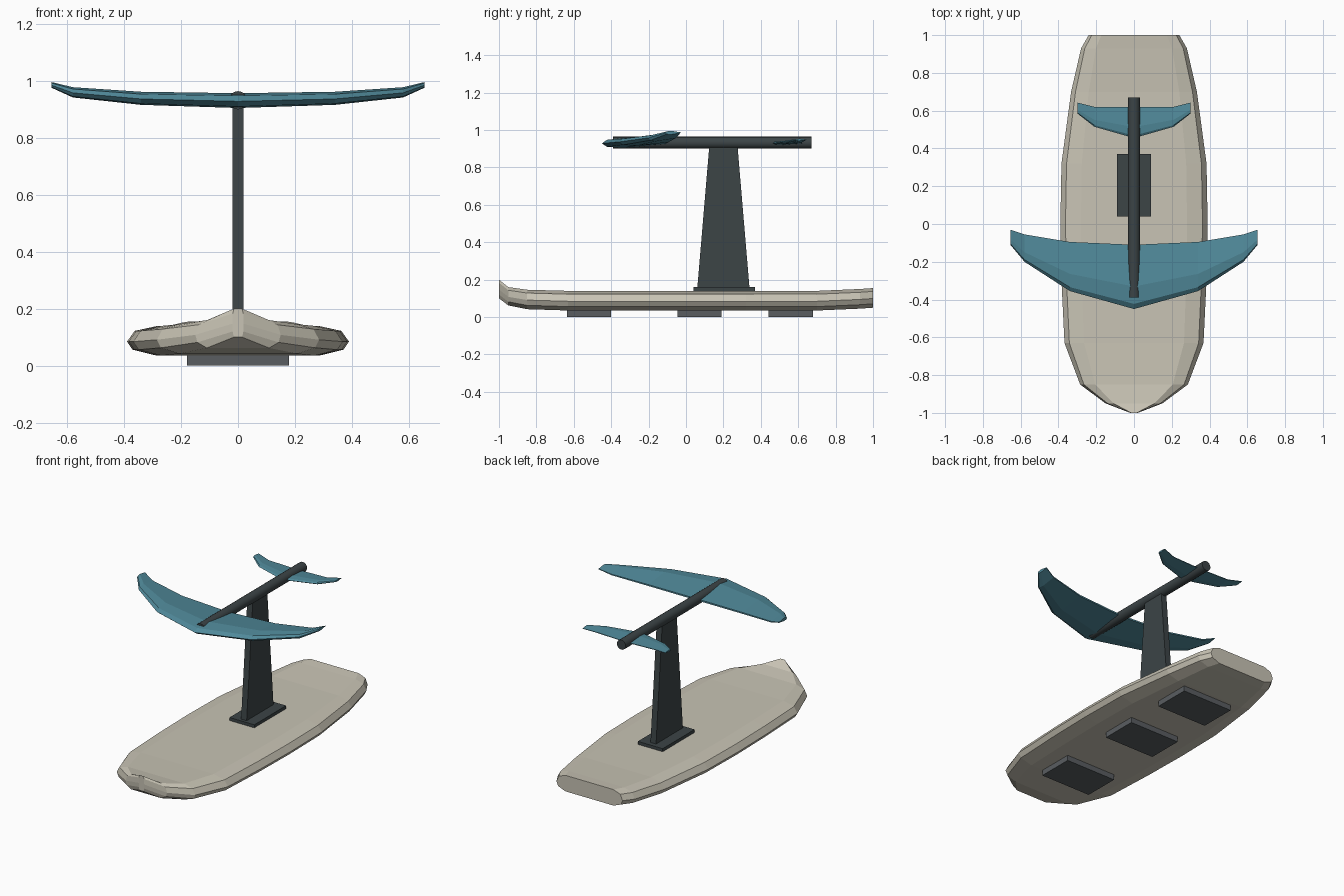
import bpy, bmesh, math
from mathutils import Vector

if "Cube" in bpy.data.objects:
    bpy.data.objects.remove(bpy.data.objects["Cube"])


def material(name, rgb):
    m = bpy.data.materials.new(name)
    m.diffuse_color = (*rgb, 1)
    m.use_nodes = True
    m.node_tree.nodes["Principled BSDF"].inputs["Base Color"].default_value = m.diffuse_color
    return m


SAND = material("sand", (0.58, 0.55, 0.46))
TEAL = material("teal", (0.08, 0.25, 0.32))
CARBON = material("carbon", (0.045, 0.058, 0.062))
RUBBER = material("rubber", (0.10, 0.11, 0.12))


def loft(name, rings, mat):
    """Skin a list of closed cross-sections and cap both ends."""
    bm = bmesh.new()
    loops = [[bm.verts.new(p) for p in ring] for ring in rings]
    n = len(loops[0])
    for a, b in zip(loops, loops[1:]):
        for i in range(n):
            j = (i + 1) % n
            bm.faces.new((a[i], a[j], b[j], b[i]))
    bm.faces.new(loops[0][::-1])
    bm.faces.new(loops[-1])
    bmesh.ops.recalc_face_normals(bm, faces=bm.faces)
    me = bpy.data.meshes.new(name)
    bm.to_mesh(me)
    bm.free()
    me.materials.append(mat)
    ob = bpy.data.objects.new(name, me)
    bpy.context.collection.objects.link(ob)
    return ob


def rect(x, y0, y1, z):
    return [(-x, y0, z), (x, y0, z), (x, y1, z), (-x, y1, z)]


# board: stations (y, half width, bottom z, top z)
STATIONS = [(-1.0, 0.02, 0.10, 0.20), (-0.95, 0.15, 0.062, 0.16),
            (-0.85, 0.285, 0.042, 0.146), (-0.63, 0.368, 0.035, 0.14),
            (-0.3, 0.384, 0.035, 0.14), (0.0, 0.39, 0.035, 0.14),
            (0.32, 0.384, 0.035, 0.14), (0.7, 0.333, 0.035, 0.14),
            (0.93, 0.28, 0.045, 0.15), (1.0, 0.24, 0.05, 0.155)]
HALF = [(0.73, 0.0), (0.95, 0.2), (1.0, 0.47), (0.93, 0.83), (0.72, 1.0)]
SECTION = HALF + [(-x, z) for x, z in reversed(HALF)]
loft("board", [[(x * w, y, lo + z * (hi - lo)) for x, z in SECTION]
               for y, w, lo, hi in STATIONS], SAND)

# deck pads under the board
for label, y0, y1 in (("front", -0.635, -0.4), ("middle", -0.045, 0.19), ("rear", 0.44, 0.68)):
    loft(label + "_pad", [rect(0.18, y0, y1, 0), rect(0.18, y0, y1, 0.04)], RUBBER)

# mast and its mounting plate
loft("mast_plate", [rect(0.09, 0.04, 0.37, 0.13), rect(0.09, 0.04, 0.37, 0.16)], CARBON)
loft("mast", [rect(0.02, 0.06, 0.34, 0.15), rect(0.02, 0.125, 0.275, 0.92)], CARBON)

# fuselage tube
circle = [(0.032 * math.cos(a), 0.032 * math.sin(a))
          for a in (i * math.tau / 16 for i in range(16))]
tube = loft("fuselage", [[(x, y, 0.932 + z) for x, z in circle] for y in (-0.39, 0.67)], CARBON)
bpy.context.view_layer.objects.active = tube
tube.select_set(True)
bpy.ops.object.shade_smooth_by_angle()

# wings: stations (x, leading y, trailing y, mid z, thickness), mirrored
FOIL = [(0.0, -0.05), (0.08, 0.32), (0.35, 0.5), (1.0, 0.1),
        (1.0, -0.1), (0.35, -0.5), (0.08, -0.4)]


def wing(name, half):
    full = [(-x, *rest) for x, *rest in reversed(half[1:])] + half
    loft(name, [[(x, le + t * (te - le), z + h * th) for t, h in FOIL]
                for x, le, te, z, th in full], TEAL)


wing("front_wing", [(0, -0.45, -0.11, 0.931, 0.052), (0.34, -0.355, -0.095, 0.939, 0.046),
                    (0.58, -0.2, -0.055, 0.960, 0.036), (0.655, -0.11, -0.03, 0.986, 0.02)])
wing("tail_wing", [(0, 0.455, 0.62, 0.93, 0.02), (0.21, 0.515, 0.62, 0.936, 0.018),
                   (0.3, 0.585, 0.643, 0.948, 0.012)])
